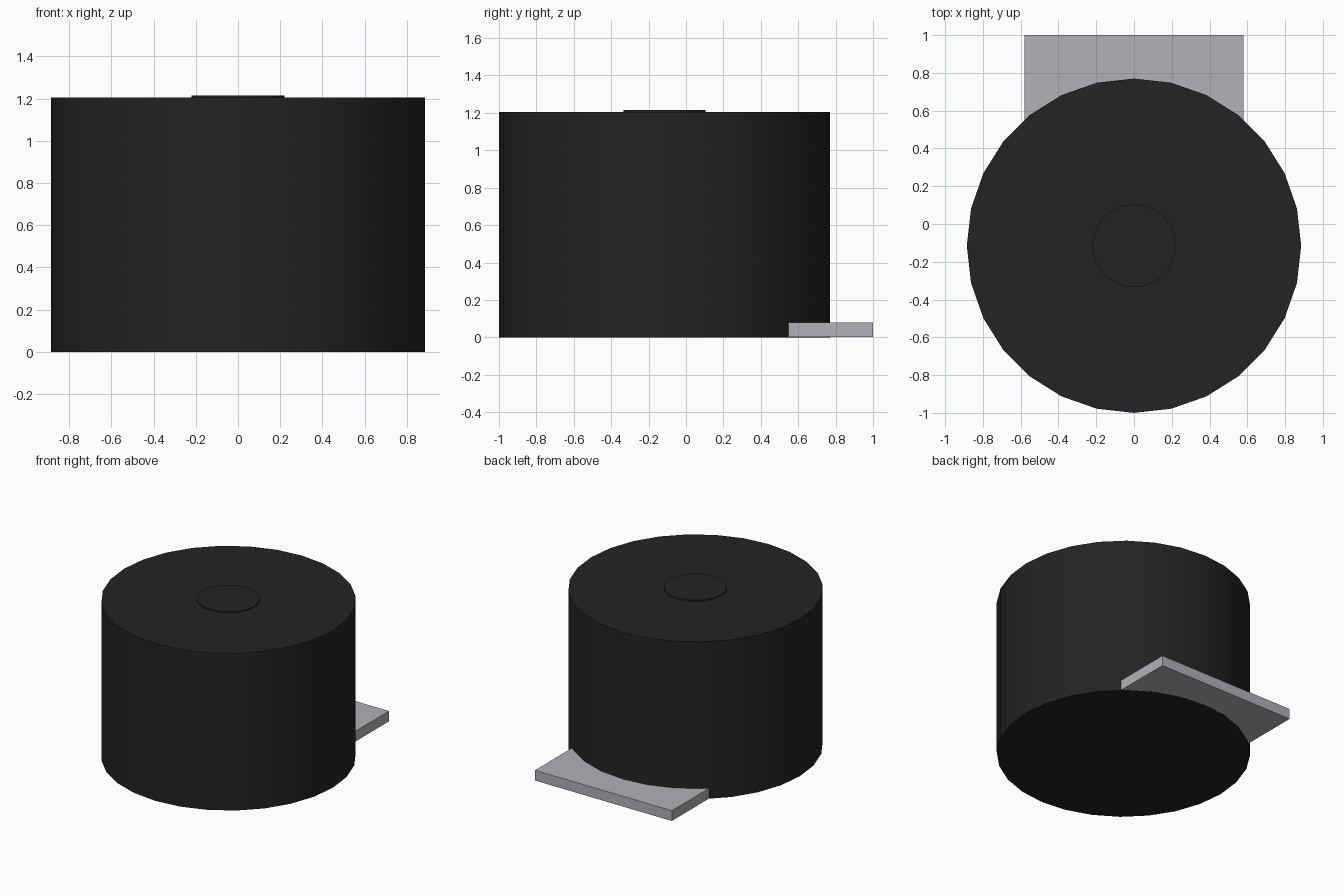
import bpy
import math

cube = bpy.data.objects.get("Cube")
if cube:
    bpy.data.objects.remove(cube, do_unlink=True)


def make_material(name, colour):
    mat = bpy.data.materials.new(name)
    mat.use_nodes = True
    mat.diffuse_color = colour
    mat.node_tree.nodes["Principled BSDF"].inputs["Base Color"].default_value = colour
    return mat


black = make_material("black", (0.0168, 0.0168, 0.0168, 1))
grey = make_material("light grey", (0.45, 0.44, 0.47, 1))

SIDES = 28
AXIS_Y = -0.115


def disc(name, radius, z0, z1, mat):
    """Upright cylinder with a corner on the +y axis."""
    bpy.ops.mesh.primitive_cylinder_add(
        vertices=SIDES, radius=radius, depth=z1 - z0,
        location=(0, AXIS_Y, (z0 + z1) / 2))
    obj = bpy.context.object
    obj.name = name
    obj.data.materials.append(mat)
    bpy.ops.object.shade_smooth_by_angle(angle=math.radians(30))
    return obj


# Main drum and the low round cap on its top
disc("drum_body", 0.885, 0, 1.205, black)
disc("top_cap", 0.22, 1.195, 1.215, black)

# Mounting plate, running under the drum and out at the back
y0, y1, z0, z1 = -0.765, 1.0, 0.001, 0.08
bpy.ops.mesh.primitive_cube_add(
    size=1, location=(0, (y0 + y1) / 2, (z0 + z1) / 2))
plate = bpy.context.object
plate.name = "mounting_plate"
plate.scale = (1.16, y1 - y0, z1 - z0)
bpy.ops.object.transform_apply(location=False, rotation=False, scale=True)
plate.data.materials.append(grey)
